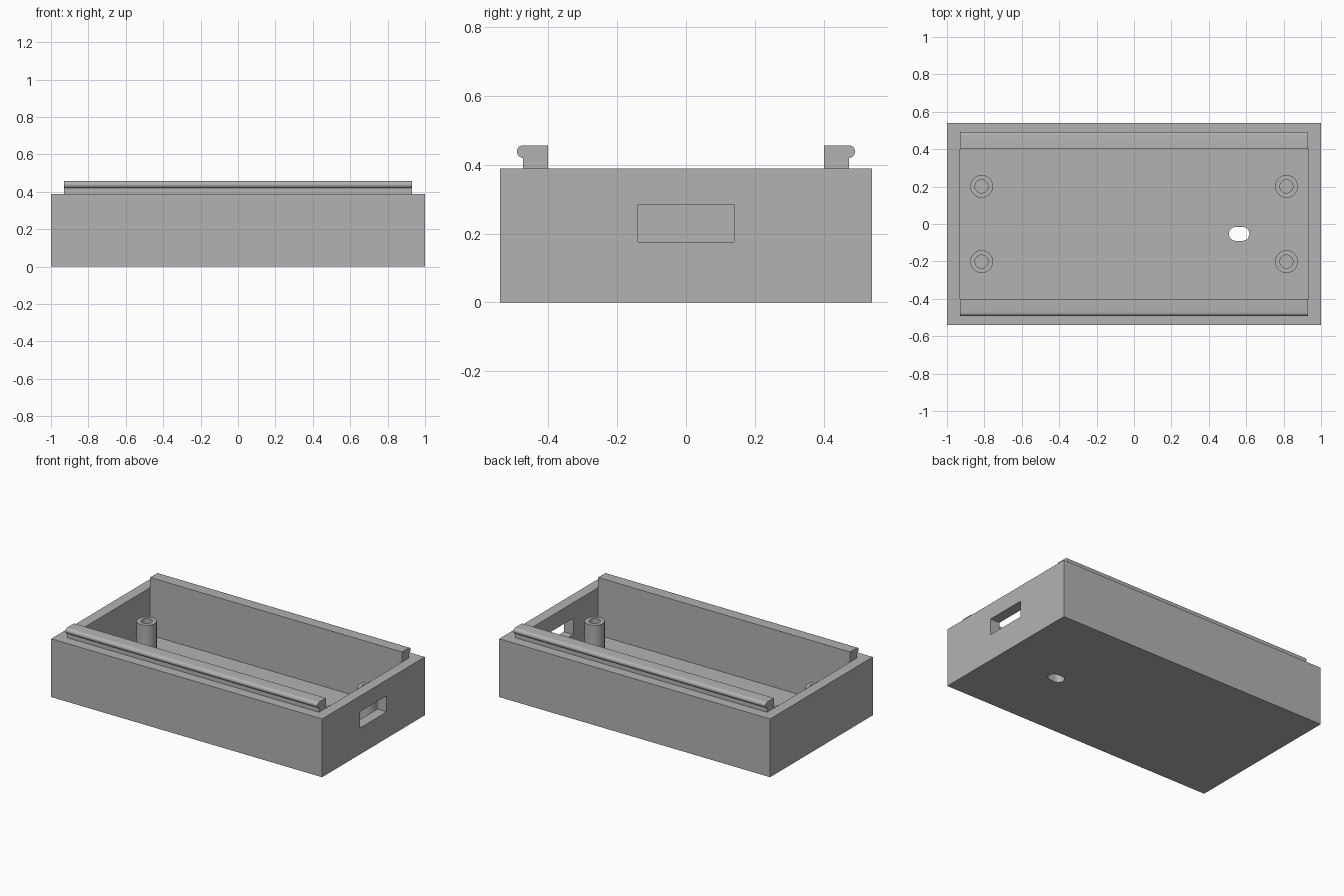
import bpy
import bmesh
from math import cos, sin, pi
from mathutils import Matrix, Vector

cube = bpy.data.objects.get("Cube")
if cube:
    bpy.data.objects.remove(cube, do_unlink=True)

HALF_X, HALF_Y, HEIGHT = 1.0, 0.541, 0.389
IN_X, IN_Y, FLOOR = 0.93, 0.402, 0.072
RAIL_TOP, BULB = 0.457, 0.0185

grey = bpy.data.materials.new("plain_grey")
grey.use_nodes = True
grey.diffuse_color = (0.45, 0.45, 0.45, 1)
grey.node_tree.nodes["Principled BSDF"].inputs["Base Color"].default_value = grey.diffuse_color


def finish(name, bm):
    bmesh.ops.recalc_face_normals(bm, faces=bm.faces)
    mesh = bpy.data.meshes.new(name)
    bm.to_mesh(mesh)
    bm.free()
    mesh.materials.append(grey)
    obj = bpy.data.objects.new(name, mesh)
    bpy.context.collection.objects.link(obj)
    return obj


def activate(obj):
    bpy.ops.object.select_all(action='DESELECT')
    obj.select_set(True)
    bpy.context.view_layer.objects.active = obj


def smooth(obj):
    activate(obj)
    bpy.ops.object.shade_smooth_by_angle(angle=pi / 6)


def box(name, low, high):
    bm = bmesh.new()
    low, high = Vector(low), Vector(high)
    size = Matrix.Diagonal((*(high - low), 1))
    bmesh.ops.create_cube(bm, size=1, matrix=Matrix.Translation((low + high) / 2) @ size)
    return finish(name, bm)


def prism(name, outline, offset):
    bm = bmesh.new()
    face = bm.faces.new([bm.verts.new(p) for p in outline])
    ext = bmesh.ops.extrude_face_region(bm, geom=[face], use_keep_orig=True)
    verts = [g for g in ext["geom"] if isinstance(g, bmesh.types.BMVert)]
    bmesh.ops.translate(bm, verts=verts, vec=offset)
    return finish(name, bm)


def arc(cx, cy, r, start, end, steps=12):
    angles = [start + (end - start) * i / steps for i in range(steps + 1)]
    return [(cx + r * cos(a), cy + r * sin(a)) for a in angles]


def cut(target, cutter):
    cutter.hide_render = True
    activate(target)
    mod = target.modifiers.new("cut", 'BOOLEAN')
    mod.operation = 'DIFFERENCE'
    mod.solver = 'EXACT'
    mod.object = cutter
    bpy.ops.object.modifier_apply(modifier=mod.name)
    bpy.data.objects.remove(cutter, do_unlink=True)


# Open tray with a cavity, a window in the left end and a slot in the floor
tray = box("tray", (-HALF_X, -HALF_Y, 0), (HALF_X, HALF_Y, HEIGHT))
cut(tray, box("cavity_cutter", (-IN_X, -IN_Y, FLOOR), (IN_X, IN_Y, 0.6)))
cut(tray, box("window_cutter", (0.85, -0.14, 0.176), (1.1, 0.14, 0.284)))
slot = arc(0.58, -0.053, 0.037, -pi / 2, pi / 2) + arc(0.544, -0.053, 0.037, pi / 2, 3 * pi / 2)
cut(tray, prism("slot_cutter", [(x, y, -0.1) for x, y in slot], (0, 0, 0.25)))
smooth(tray)

# Snap rails along both long walls, with a rounded outer lip
neck_y = 0.4735
profile = [(IN_Y, HEIGHT), (neck_y, HEIGHT)]
profile += arc(neck_y, RAIL_TOP - BULB, BULB, -pi / 2, pi / 2)
profile += [(IN_Y, RAIL_TOP)]
for name, side in (("back_rail", 1), ("front_rail", -1)):
    smooth(prism(name, [(-IN_X, side * y, z) for y, z in profile], (2 * IN_X, 0, 0)))


# Hollow screw posts standing on the floor
def post(name, x, y, outer=0.061, inner=0.035, top=0.273):
    bm = bmesh.new()
    points = [(outer, FLOOR), (outer, top), (inner, top), (inner, FLOOR)]
    verts = [bm.verts.new((x + r, y, z)) for r, z in points]
    edges = [bm.edges.new(pair) for pair in zip(verts, verts[1:])]
    bmesh.ops.spin(bm, geom=verts + edges, cent=(x, y, 0), axis=(0, 0, 1),
                   angle=2 * pi, steps=40, use_merge=True)
    bmesh.ops.remove_doubles(bm, verts=bm.verts, dist=1e-4)
    smooth(finish(name, bm))


for x_name, x in (("left", 0.815), ("right", -0.815)):
    for y_name, y in (("front", -0.201), ("back", 0.201)):
        post(f"{y_name}_{x_name}_post", x, y)
